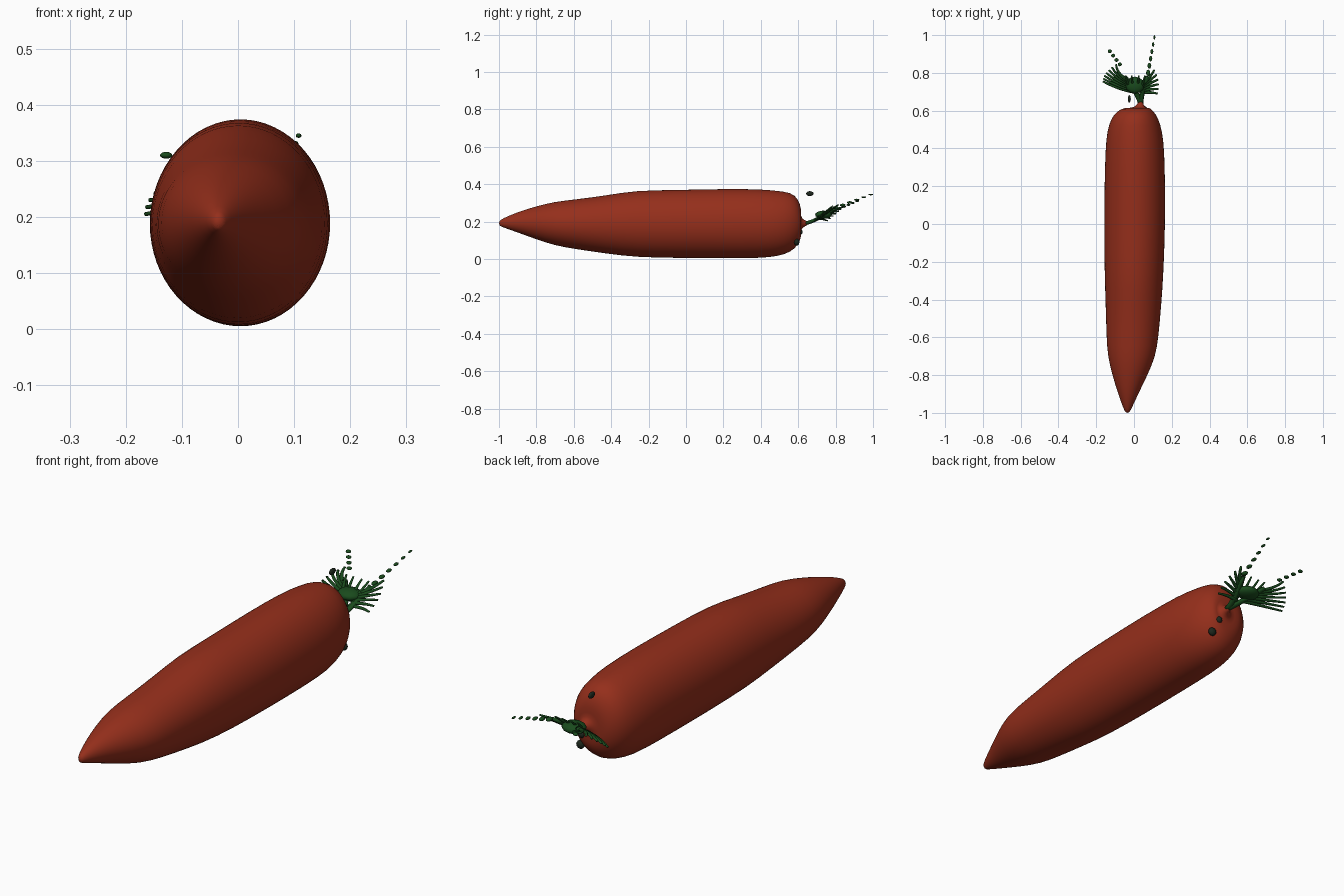
import bpy, bmesh, math
from mathutils import Vector

if "Cube" in bpy.data.objects:
    bpy.data.objects.remove(bpy.data.objects["Cube"])

def material(name, col):
    m = bpy.data.materials.new(name)
    m.diffuse_color = (*col, 1)
    m.use_nodes = True
    m.node_tree.nodes["Principled BSDF"].inputs["Base Color"].default_value = m.diffuse_color
    return m

ORANGE = material("carrot_orange", (0.30, 0.028, 0.011))
GREEN = material("leaf_green", (0.01, 0.07, 0.012))
DARK = material("dark_stub", (0.012, 0.02, 0.012))

def finish(bm, name, mat, subsurf=0):
    bmesh.ops.recalc_face_normals(bm, faces=bm.faces)
    for f in bm.faces:
        f.smooth = True
    me = bpy.data.meshes.new(name)
    bm.to_mesh(me)
    bm.free()
    me.materials.append(mat)
    ob = bpy.data.objects.new(name, me)
    bpy.context.collection.objects.link(ob)
    if subsurf:
        s = ob.modifiers.new("smooth", 'SUBSURF')
        s.levels = s.render_levels = subsurf
    return ob

def skin(bm, rings):
    """Join rings of points into a closed skin."""
    vs = [[bm.verts.new(p) for p in r] for r in rings]
    n = len(vs[0])
    for a, b in zip(vs, vs[1:]):
        for i in range(n):
            j = (i + 1) % n
            bm.faces.new((a[i], a[j], b[j], b[i]))
    bm.faces.new(vs[0])
    bm.faces.new(vs[-1])

def blade(bm, p0, p1, p2, r0, r1, steps=7, sides=8, flat=0.7):
    """Tapered, bent tube from p0 to p2, pulled towards p1."""
    p0, p1, p2 = Vector(p0), Vector(p1), Vector(p2)
    rings = []
    for k in range(steps + 1):
        t = k / steps
        c = p0 * (1 - t) ** 2 + p1 * 2 * t * (1 - t) + p2 * t * t
        d = ((p1 - p0) * (1 - t) + (p2 - p1) * t).normalized()
        side = d.cross(Vector((0, 0, 1))).normalized()
        up = side.cross(d)
        r = r0 + (r1 - r0) * t
        rings.append([c + side * r * math.cos(a) + up * r * flat * math.sin(a)
                      for a in (2 * math.pi * i / sides for i in range(sides))])
    skin(bm, rings)

def blob(bm, c, size):
    r = bmesh.ops.create_uvsphere(bm, u_segments=12, v_segments=8, radius=1)
    for v in r["verts"]:
        v.co = Vector([v.co[i] * size[i] + c[i] for i in range(3)])

# Root: y, left x, right x, bottom z, top z
profile = [
    (-1.00, -.043, -.027, .180, .203), (-.985, -.053, -.016, .172, .215),
    (-.90, -.084, .022, .142, .252), (-.80, -.115, .072, .105, .283),
    (-.70, -.140, .115, .072, .308), (-.60, -.146, .130, .054, .318),
    (-.42, -.151, .146, .028, .342), (-.27, -.156, .156, .009, .368),
    (-.05, -.159, .165, .005, .370), (.20, -.157, .166, .004, .376),
    (.40, -.152, .161, .004, .375), (.49, -.143, .150, .014, .365),
    (.56, -.122, .130, .036, .357), (.60, -.088, .102, .075, .325),
    (.618, -.045, .080, .120, .265), (.612, -.010, .062, .155, .225),
    (.632, .018, .050, .175, .207), (.655, .026, .044, .182, .202),
]
N = 32
rings = []
for y, x0, x1, z0, z1 in profile:
    ring = []
    for i in range(N):
        a = 2 * math.pi * i / N
        ca, sa = math.cos(a), math.sin(a)
        ring.append(((x0 + x1) / 2 + (x1 - x0) / 2 * ca, y,
                     (z0 + z1) / 2 + (z1 - z0) / 2 * sa))
    rings.append(ring)
bm = bmesh.new()
skin(bm, rings)
finish(bm, "carrot_root", ORANGE, 1)

# Leaf stalk splitting into two leaf ribs
bm = bmesh.new()
base = (.035, .64, .192)
blade(bm, base, (.02, .69, .20), (-.05, .78, .26), .014, .012)
blade(bm, base, (.04, .69, .20), (.07, .78, .27), .014, .010)
blob(bm, (.005, .735, .237), (.05, .045, .022))
finish(bm, "leaf_stalk", GREEN)

# Fan of leaflets: left ones sweep outward, right ones are shorter
bm = bmesh.new()
for k in range(7):
    t = k / 6
    root = (.0 - .03 * t, .70 + .06 * t, .215 + .035 * t)
    tip = (-.165 + .07 * t * t, .755 + .09 * t, .205 + .075 * t)
    mid = (-.09, .715 + .075 * t, .22 + .045 * t)
    blade(bm, root, mid, tip, .010, .005)
for k in range(6):
    t = k / 5
    root = (.03 + .02 * t, .695 + .05 * t, .21 + .04 * t)
    tip = (.125 + .015 * math.sin(3 * t) - .02 * t, .69 + .125 * t, .21 + .08 * t)
    mid = (.09, .70 + .08 * t, .215 + .055 * t)
    blade(bm, root, mid, tip, .010, .005)
for x in (-.035, -.01, .02, .045):
    blade(bm, (x * .6 + .01, .71, .22), (x, .74, .25), (x * 1.3, .785, .285), .010, .004)
finish(bm, "leaflets", GREEN)

# Long broken fronds: strings of small leaf bits
bm = bmesh.new()
for k in range(6):
    t = k / 5
    blob(bm, (.075 + .033 * t, .80 + .188 * t, .275 + .07 * t),
         (.011 - .006 * t, .017 - .005 * t, .008 - .004 * t))
for k in range(4):
    t = k / 3
    blob(bm, (-.075 - .053 * t, .845 + .07 * t, .28 + .03 * t), (.011, .010, .006))
finish(bm, "frond_bits", GREEN)

# Loose bit above the crown and dark stubs on the crown
bm = bmesh.new()
blob(bm, (-.025, .662, .350), (.008, .020, .013))
blob(bm, (.075, .592, .090), (.018, .014, .018))
blob(bm, (.055, .612, .145), (.014, .012, .014))
finish(bm, "crown_stubs", DARK)
